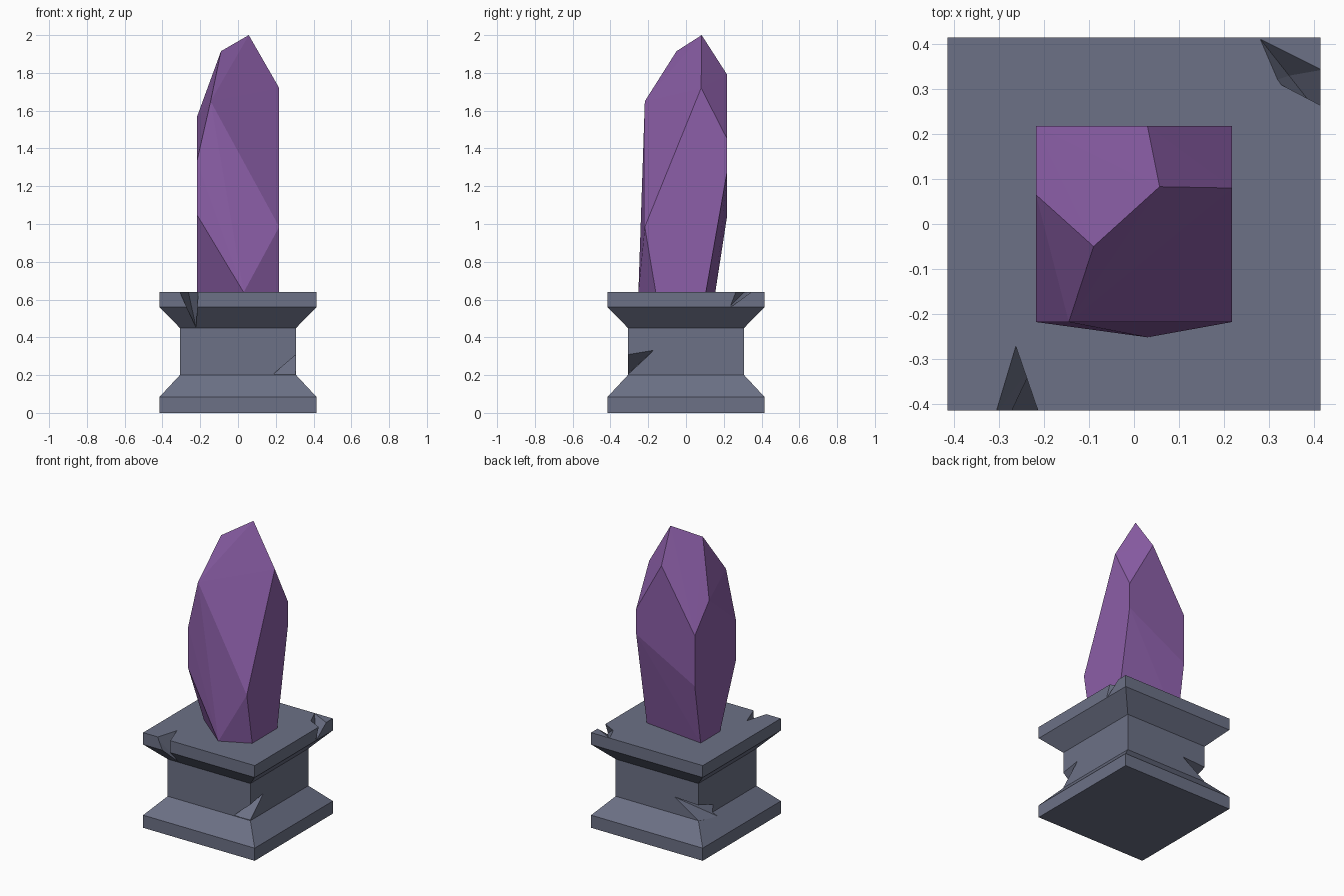
import bpy
import bmesh

if "Cube" in bpy.data.objects:
    bpy.data.objects.remove(bpy.data.objects["Cube"])


def material(name, rgb):
    m = bpy.data.materials.new(name)
    m.diffuse_color = (*rgb, 1)
    m.use_nodes = True
    m.node_tree.nodes["Principled BSDF"].inputs["Base Color"].default_value = m.diffuse_color
    return m


def add_object(name, bm, mat=None):
    bmesh.ops.recalc_face_normals(bm, faces=bm.faces)
    mesh = bpy.data.meshes.new(name)
    bm.to_mesh(mesh)
    bm.free()
    ob = bpy.data.objects.new(name, mesh)
    bpy.context.collection.objects.link(ob)
    if mat:
        mesh.materials.append(mat)
    return ob


def hull(name, points, mat=None):
    bm = bmesh.new()
    for p in points:
        bm.verts.new(p)
    res = bmesh.ops.convex_hull(bm, input=bm.verts)
    loose = [v for v in bm.verts if not v.link_faces]
    bmesh.ops.delete(bm, geom=loose, context='VERTS')
    return add_object(name, bm, mat)


stone = material("grey_stone", (0.150, 0.165, 0.238))
purple = material("purple_crystal", (0.262, 0.114, 0.392))

# Pedestal: square sections stacked along a (height, half width) profile
profile = [(0, .415), (.085, .415), (.2, .308), (.45, .308), (.56, .415), (.64, .415)]
bm = bmesh.new()
rings = [[bm.verts.new((sx * w, sy * w, z))
          for sx, sy in ((-1, -1), (1, -1), (1, 1), (-1, 1))] for z, w in profile]
for a, b in zip(rings, rings[1:]):
    for i in range(4):
        j = (i + 1) % 4
        bm.faces.new((a[i], a[j], b[j], b[i]))
bm.faces.new(rings[0][::-1])
bm.faces.new(rings[-1])
pedestal = add_object("pedestal", bm, stone)

# Chips broken out of the pedestal edges
chips = {
    "chip_front_rim": [(-.313, -.43, .65), (-.21, -.43, .65), (-.265, -.27, .65),
                       (-.222, -.31, .452), (-.222, -.43, .452)],
    "chip_back_rim": [(.27, .425, .65), (.43, .345, .65), (.43, .26, .65),
                      (.315, .32, .65), (.425, .228, .56), (.345, .33, .58)],
    "chip_front_shaft": [(.185, -.31, .203), (.31, -.17, .333), (.31, -.31, .31),
                         (.305, -.305, .203), (.33, -.33, .31), (.33, -.33, .205)],
    "chip_back_shaft": [(-.133, .31, .313), (-.345, .13, .165), (-.305, .305, .2),
                        (-.31, .15, .25), (-.33, .33, .31), (-.33, .33, .2)],
}
for name, pts in chips.items():
    cutter = hull(name, pts)
    cutter.hide_render = True
    mod = pedestal.modifiers.new(name, 'BOOLEAN')
    mod.operation = 'DIFFERENCE'
    mod.solver = 'EXACT'
    mod.object = cutter
    bpy.context.view_layer.objects.active = pedestal
    bpy.ops.object.modifier_apply(modifier=mod.name)
    bpy.data.objects.remove(cutter, do_unlink=True)

# Crystal: faceted convex shard
s = .218
hull("crystal", [
    (-.09, -.05, 1.915), (.057, .083, 2.0),                      # top ridge
    (.03, s, 1.79), (s, .08, 1.72), (-.145, -s, 1.65),           # shoulders
    (-s, .065, 1.565), (s, s, 1.45), (-s, s, 1.385), (-s, -s, 1.33),
    (s, s, 1.28), (-s, s, 1.045), (-s, -s, 1.05), (s, -s, .985),  # waist
    (.03, -.252, .638), (s, -.16, .638), (s, .105, .638),        # foot
    (-s, .155, .638), (-s, -.05, .638),
], purple)
